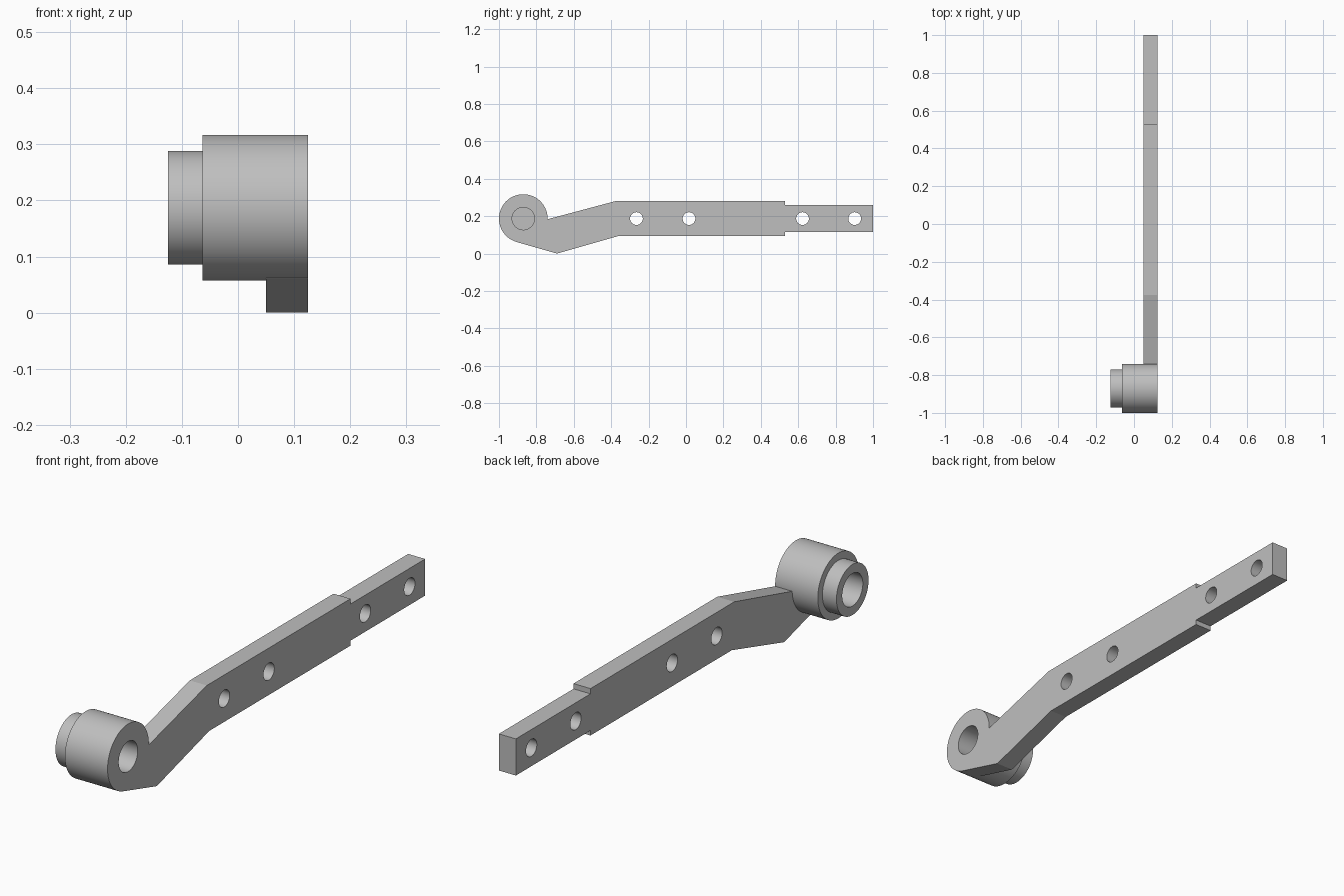
import bpy, math
from mathutils import Matrix

cube = bpy.data.objects.get("Cube")
if cube:
    bpy.data.objects.remove(cube, do_unlink=True)

import bmesh

HUB_Y, MID_Z = -0.87, 0.187
LEFT, RIGHT = 0.125, -0.125          # outer faces along x

steel = bpy.data.materials.new("grey steel")
steel.use_nodes = True
grey = (0.52, 0.52, 0.52, 1)
steel.diffuse_color = grey
steel.node_tree.nodes["Principled BSDF"].inputs["Base Color"].default_value = grey


def add_object(name, bm):
    bmesh.ops.recalc_face_normals(bm, faces=bm.faces)
    mesh = bpy.data.meshes.new(name)
    bm.to_mesh(mesh)
    bm.free()
    mesh.materials.append(steel)
    obj = bpy.data.objects.new(name, mesh)
    bpy.context.collection.objects.link(obj)
    return obj


def rod(name, x0, x1, y, radius, sides=96):
    """Cylinder lying along x."""
    bm = bmesh.new()
    place = Matrix.Translation(((x0 + x1) / 2, y, MID_Z)) @ Matrix.Rotation(math.pi / 2, 4, "Y")
    bmesh.ops.create_cone(bm, cap_ends=True, segments=sides, radius1=radius,
                          radius2=radius, depth=x1 - x0, matrix=place)
    return add_object(name, bm)


def combine(target, other, operation):
    mod = target.modifiers.new(operation, "BOOLEAN")
    mod.operation, mod.solver, mod.object = operation, "EXACT", other
    bpy.context.view_layer.objects.active = target
    bpy.ops.object.modifier_apply(modifier=mod.name)
    bpy.data.objects.remove(other, do_unlink=True)


# Cranked flat arm with a narrower tail
outline = [(-0.904, 0.061), (-0.69, 0.0), (-0.36, 0.094), (0.53, 0.094),
           (0.53, 0.114), (1, 0.114), (1, 0.26), (0.53, 0.26),
           (0.53, 0.281), (-0.375, 0.281), (-0.75, 0.181), (HUB_Y, MID_Z)]
bm = bmesh.new()
face = bm.faces.new([bm.verts.new((0.05, y, z)) for y, z in outline])
side = bmesh.ops.extrude_face_region(bm, geom=[face])["geom"]
bmesh.ops.translate(bm, vec=(LEFT - 0.05, 0, 0),
                    verts=[v for v in side if isinstance(v, bmesh.types.BMVert)])
lever = add_object("lever_arm_with_hub", bm)

# Hub and its smaller boss
combine(lever, rod("hub", -0.063, LEFT, HUB_Y, 0.13), "UNION")
combine(lever, rod("boss", RIGHT, -0.03, HUB_Y, 0.101), "UNION")

# Blind bores in both ends of the hub
combine(lever, rod("left_bore", 0.025, LEFT + 0.05, HUB_Y, 0.06, 64), "DIFFERENCE")
combine(lever, rod("right_bore", RIGHT - 0.05, -0.025, HUB_Y, 0.065, 64), "DIFFERENCE")

# Through holes along the arm
for y in (-0.265, 0.016, 0.623, 0.902):
    combine(lever, rod("bolt_hole", 0, 0.2, y, 0.034, 48), "DIFFERENCE")

bpy.ops.object.select_all(action="DESELECT")
lever.select_set(True)
bpy.context.view_layer.objects.active = lever
bpy.ops.object.shade_smooth_by_angle(angle=math.radians(12))
